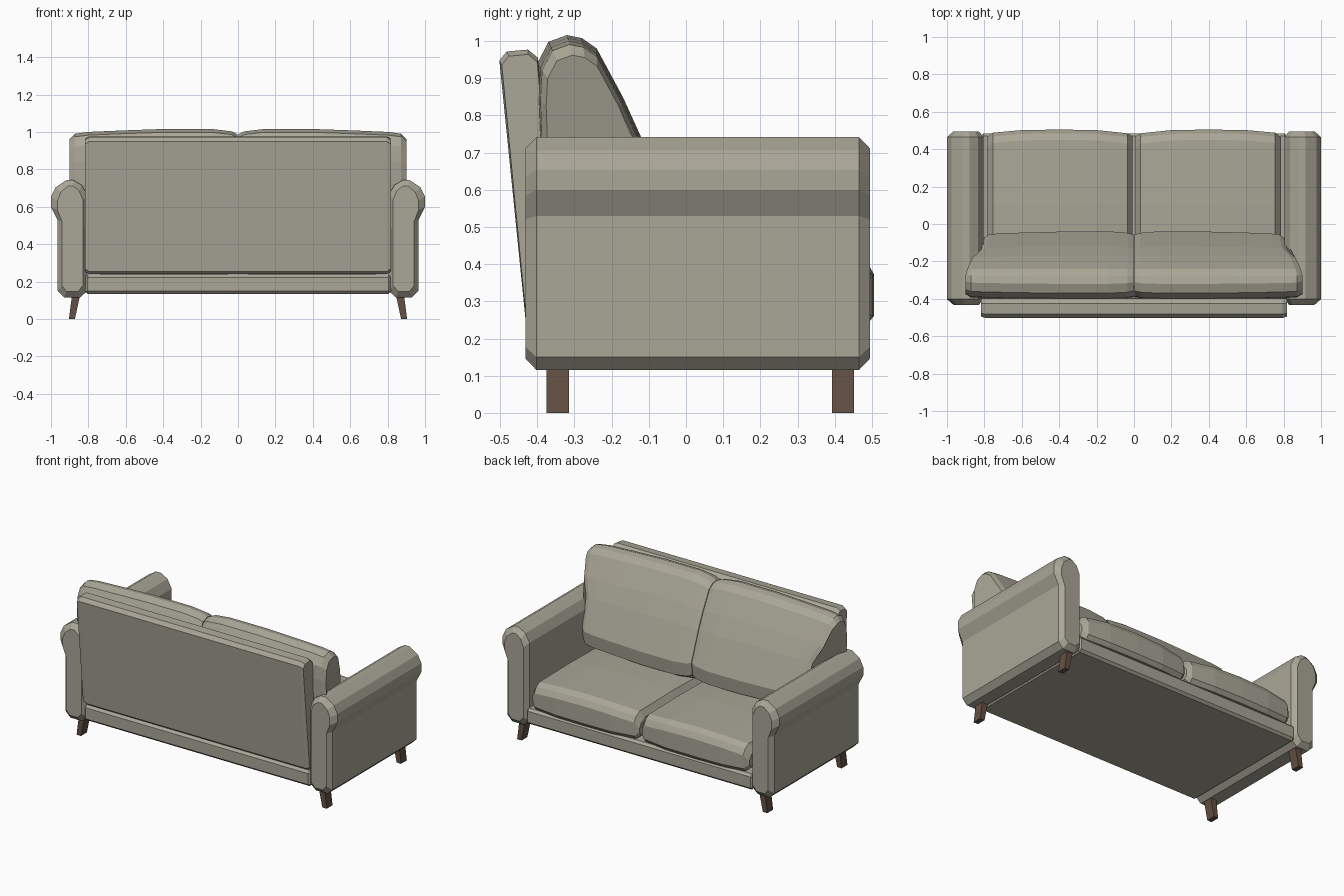
import bpy
import bmesh

if "Cube" in bpy.data.objects:
    bpy.data.objects.remove(bpy.data.objects["Cube"])


def material(name, rgb):
    m = bpy.data.materials.new(name)
    m.diffuse_color = (*rgb, 1)
    m.use_nodes = True
    m.node_tree.nodes["Principled BSDF"].inputs["Base Color"].default_value = m.diffuse_color
    return m


FABRIC = material("beige grey fabric", (0.40, 0.385, 0.31))
WOOD = material("dark brown wood", (0.125, 0.08, 0.055))


def loft(name, rings, mat):
    """Skin a list of equal-length point rings and cap both ends."""
    bm = bmesh.new()
    vs = [[bm.verts.new(p) for p in ring] for ring in rings]
    n = len(rings[0])
    for a, b in zip(vs, vs[1:]):
        for i in range(n):
            j = (i + 1) % n
            bm.faces.new((a[i], a[j], b[j], b[i]))
    bm.faces.new(vs[0])
    bm.faces.new(vs[-1])
    bmesh.ops.recalc_face_normals(bm, faces=bm.faces)
    me = bpy.data.meshes.new(name)
    bm.to_mesh(me)
    bm.free()
    me.materials.append(mat)
    ob = bpy.data.objects.new(name, me)
    bpy.context.collection.objects.link(ob)
    return ob


def scaled(points, centre, sa, sb):
    return [(centre[0] + (a - centre[0]) * sa, centre[1] + (b - centre[1]) * sb)
            for a, b in points]


def bevel(ob, width):
    m = ob.modifiers.new("bevel", 'BEVEL')
    m.width = width
    m.segments = 1


# rolled arm outline (x, z)
ARM = [(.845, .115), (.93, .115), (.965, .15), (.965, .53), (1, .60), (1, .655),
       (.975, .705), (.918, .742), (.88, .742), (.835, .715), (.805, .66), (.805, .15)]
ARM_END = scaled(ARM, (.885, .43), .70, .90)

# back cushion outline (y, z) and how far each point reaches sideways
BACK_CUSHION = [(-.36, .40), (-.16, .38), (-.05, .44), (-.04, .53), (-.12, .74),
                (-.17, .85), (-.24, .98), (-.28, 1.008), (-.32, 1.016), (-.37, .998),
                (-.40, .94), (-.405, .85), (-.40, .72)]
REACH = [.90, .89, .89, .89, .91, .96, .99, 1, 1, 1, 1, 1, 1]

for side, label in ((1, "right"), (-1, "left")):
    # arm
    rings = [[(side * x, y, z) for x, z in prof]
             for y, prof in ((-.432, ARM_END), (-.402, ARM), (.465, ARM), (.495, ARM_END))]
    loft(label + "_arm", rings, FABRIC)

    # splayed legs
    for y, place in ((-.345, "rear"), (.422, "front")):
        rings = [[(side * x, y + dy, z) for x, dy in
                  ((x0, -.03), (x1, -.03), (x1, .03), (x0, .03))]
                 for z, x0, x1 in ((0, .872, .904), (.125, .845, .888))]
        loft(f"{label}_{place}_leg", rings, WOOD)

    # seat cushion: station x, front y, side-edge height, crown height
    rings = []
    for x, f, low, top in ((.008, .468, .265, .375), (.035, .485, .24, .412),
                           (.20, .502, .235, .428), (.40, .505, .235, .434),
                           (.60, .502, .235, .428), (.755, .488, .24, .412),
                           (.785, .465, .265, .375)):
        prof = [(-.36, low), (f - .02, low), (f, low + .025), (f, top - .06),
                (f - .02, top - .025), (f - .055, top - .005), (.1, top), (-.36, top - .01)]
        rings.append([(side * x, y, z) for y, z in prof])
    loft(label + "_seat_cushion", rings, FABRIC)

    # back cushion: puffed between centre seam and outer edge
    rings = []
    for x, s in ((.002, .91), (.035, .96), (.14, 1), (.40, 1), (.62, .975),
                 (.80, .95), (.872, .92), (.90, .83)):
        prof = scaled(BACK_CUSHION, (-.235, .70), s, s)
        rings.append([(side * x * r, y, z) for (y, z), r in zip(prof, REACH)])
    loft(label + "_back_cushion", rings, FABRIC)

# base rail
base = loft("base", [[(x, y, z) for y, z in
                      ((-.425, .135), (.485, .135), (.485, .237), (-.425, .237))]
                     for x in (-.82, .82)], FABRIC)
bevel(base, .015)

# leaning back panel (y, z) with chamfered ends
PANEL = [(-.415, .24), (-.432, .255), (-.502, .948), (-.482, .972), (-.425, .977),
         (-.398, .955), (-.335, .255), (-.35, .24)]
PANEL_END = scaled(PANEL, (-.42, .61), .92, .965)
loft("back_panel", [[(x, y, z) for y, z in prof] for x, prof in
                    ((-.818, PANEL_END), (-.795, PANEL), (.795, PANEL), (.818, PANEL_END))],
     FABRIC)
